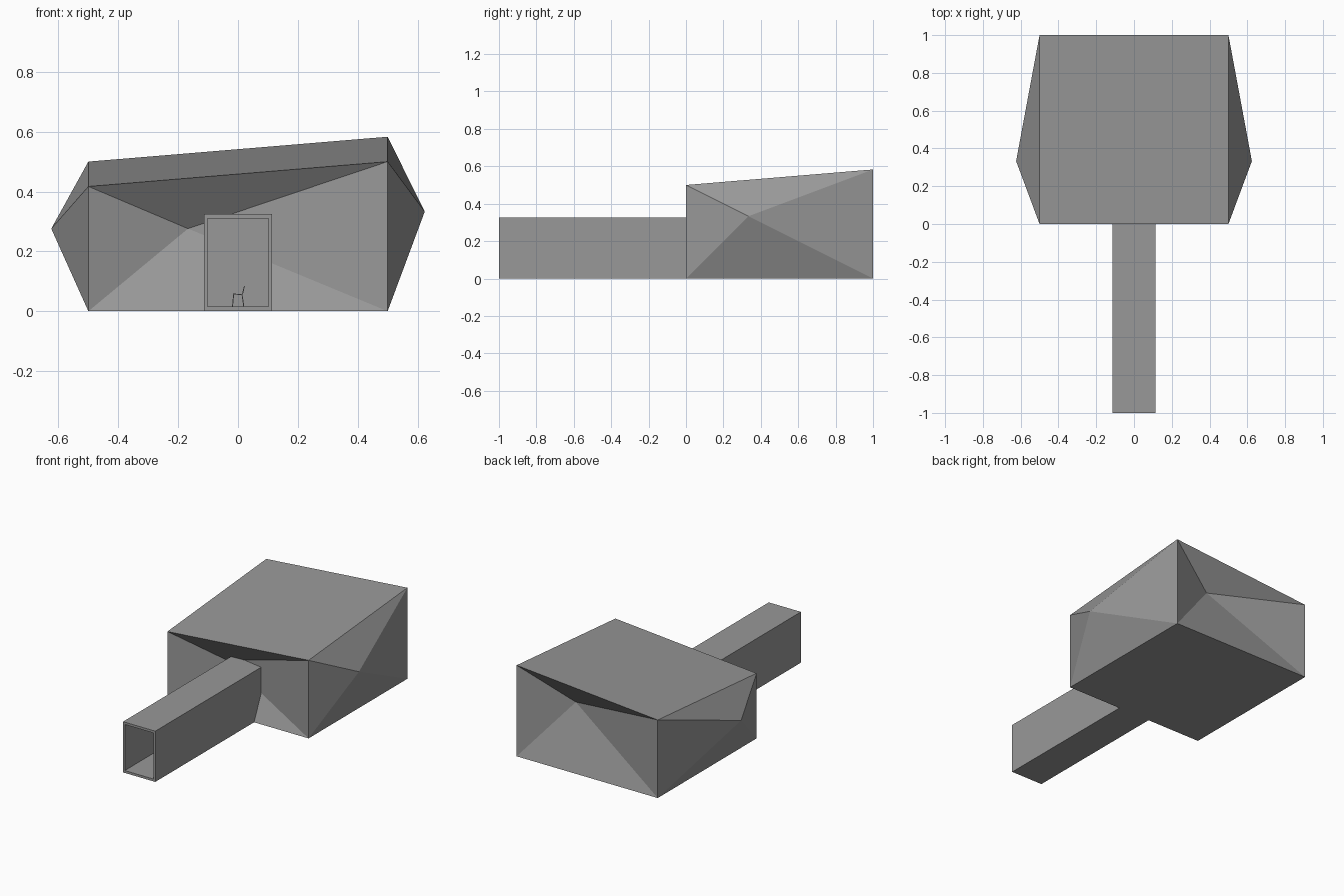
import bpy, bmesh
from mathutils import Vector

if "Cube" in bpy.data.objects:
    bpy.data.objects.remove(bpy.data.objects["Cube"])

# Dark grey for every part
grey = bpy.data.materials.new("dark_grey")
grey.diffuse_color = (0.315, 0.315, 0.315, 1)
grey.use_nodes = True
grey.node_tree.nodes["Principled BSDF"].inputs["Base Color"].default_value = grey.diffuse_color


def make_object(name, bm):
    bmesh.ops.recalc_face_normals(bm, faces=bm.faces)
    mesh = bpy.data.meshes.new(name)
    bm.to_mesh(mesh)
    bm.free()
    mesh.materials.append(grey)
    obj = bpy.data.objects.new(name, mesh)
    bpy.context.collection.objects.link(obj)
    return obj


def box(name, lo, hi):
    bm = bmesh.new()
    bmesh.ops.create_cube(bm, size=1)
    lo, hi = Vector(lo), Vector(hi)
    for v in bm.verts:
        v.co = (lo + hi) / 2 + v.co * (hi - lo)
    return make_object(name, bm)


def prism_xz(name, profile, y0, y1):
    bm = bmesh.new()
    face = bm.faces.new([bm.verts.new((x, y0, z)) for x, z in profile])
    ext = bmesh.ops.extrude_face_region(bm, geom=[face])
    for v in ext["geom"]:
        if isinstance(v, bmesh.types.BMVert):
            v.co.y = y1
    return make_object(name, bm)


def boolean(target, tool, operation):
    mod = target.modifiers.new(operation.lower(), "BOOLEAN")
    mod.operation = operation
    mod.solver = "EXACT"
    mod.object = tool
    tool.hide_render = True
    bpy.context.view_layer.objects.active = target
    bpy.ops.object.modifier_apply(modifier=mod.name)
    bpy.data.objects.remove(tool)


# Pavilion: sloped roof, each wall a four-sided pyramid;
# its tip sits a third along the wall at two thirds of the corner height
BULGE = 0.124
corners = [(-0.5, 0), (0.5, 0), (0.5, 1), (-0.5, 1)]
heights = [0.417, 0.5, 0.583, 0.5]
tips = [(-0.167, BULGE, 0.276), (0.5 + BULGE, 0.333, 0.333),
        (0.167, 1 - BULGE, 0.389), (-0.5 - BULGE, 0.333, 0.276)]
bm = bmesh.new()
low = [bm.verts.new((x, y, 0)) for x, y in corners]
top = [bm.verts.new((x, y, h)) for (x, y), h in zip(corners, heights)]
bm.faces.new(low)
bm.faces.new(top)
for i, tip in enumerate(tips):
    j = (i + 1) % 4
    apex = bm.verts.new(tip)
    ring = [low[i], low[j], top[j], top[i]]
    for k in range(4):
        bm.faces.new((ring[k], ring[(k + 1) % 4], apex))
pavilion = make_object("pavilion", bm)

# Entrance tunnel joined on, then the rooms hollowed out
boolean(pavilion, box("tunnel", (-0.114, -1, 0), (0.114, 0.3, 0.325)), "UNION")
boolean(pavilion, box("room_hollow", (-0.46, 0.15, 0.015), (0.46, 0.86, 0.39)), "DIFFERENCE")
boolean(pavilion, box("tunnel_hollow", (-0.102, -1.1, 0.015), (0.102, 0.25, 0.31)), "DIFFERENCE")

# Chair in the middle of the room, turned sideways
Y0, Y1, LEG = 0.482, 0.518, 0.003
prism_xz("chair_seat", [(-0.016, 0.056), (0.015, 0.054), (0.015, 0.057), (-0.016, 0.059)], Y0, Y1)
prism_xz("chair_back", [(0.013, 0.055), (0.016, 0.055), (0.023, 0.084), (0.020, 0.084)], Y0, Y1)
for side, y in (("near", Y0), ("far", Y1 - LEG)):
    for end, foot, head in (("front", -0.020, -0.016), ("rear", 0.018, 0.012)):
        prism_xz(f"chair_leg_{end}_{side}",
                 [(foot, 0.015), (foot + LEG, 0.015), (head + LEG, 0.056), (head, 0.056)],
                 y, y + LEG)
